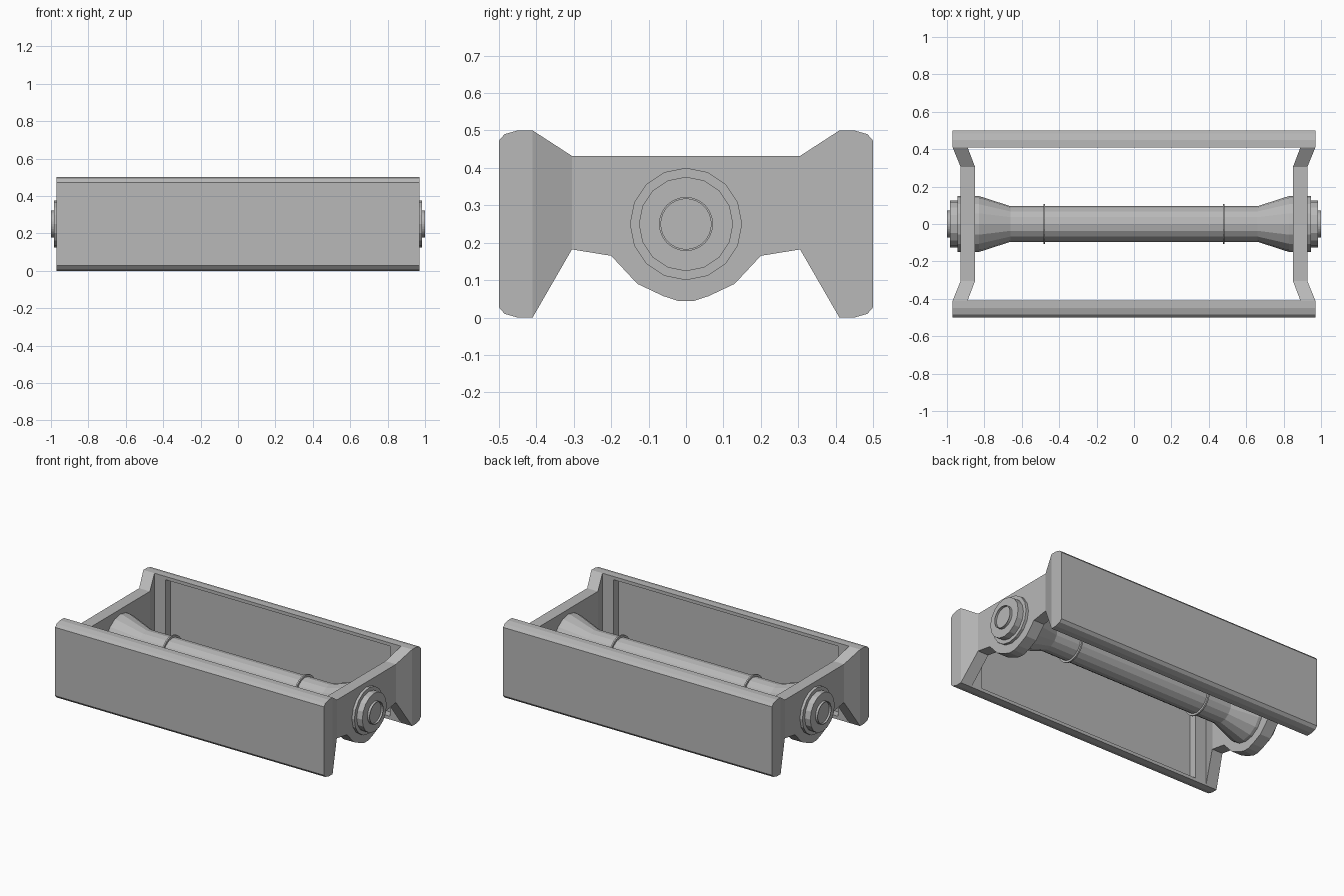
import bpy, bmesh
from math import sin, cos, pi, copysign

cube = bpy.data.objects.get("Cube")
if cube:
    bpy.data.objects.remove(cube)

grey = bpy.data.materials.new("light grey")
grey.use_nodes = True
grey.diffuse_color = (0.48, 0.48, 0.48, 1)
grey.node_tree.nodes["Principled BSDF"].inputs["Base Color"].default_value = grey.diffuse_color

AXLE_Z = 0.25


def finish(bm, name):
    bmesh.ops.recalc_face_normals(bm, faces=bm.faces)
    mesh = bpy.data.meshes.new(name)
    bm.to_mesh(mesh)
    bm.free()
    mesh.materials.append(grey)
    obj = bpy.data.objects.new(name, mesh)
    bpy.context.collection.objects.link(obj)
    return obj


def loft(name, rings):
    """Join equal-sized rings of points and cap both ends."""
    bm = bmesh.new()
    loops = [[bm.verts.new(p) for p in ring] for ring in rings]
    n = len(loops[0])
    for a, b in zip(loops, loops[1:]):
        for i in range(n):
            j = (i + 1) % n
            bm.faces.new((a[i], a[j], b[j], b[i]))
    bm.faces.new(loops[0])
    bm.faces.new(loops[-1])
    return bm, name


def lathe(name, profile, sides=16):
    """Turn (x, radius) points about the axle."""
    rings = [[(x, r * sin(2 * pi * i / sides), AXLE_Z + r * cos(2 * pi * i / sides))
              for i in range(sides)] for x, r in profile]
    return finish(*loft(name, rings))


# Long plates: rounded outer edges, shallow recess on the inner face
half = [(0.41, 0.25), (0.45, 0.25), (0.485, 0.24), (0.5, 0.223)]
section = half + [(y, -z) for y, z in reversed(half)]
for side, name in ((-1, "front_plate"), (1, "back_plate")):
    bm, _ = loft(name, [[(x, side * y, AXLE_Z + z) for y, z in section] for x in (-0.97, 0.97)])
    bmesh.ops.recalc_face_normals(bm, faces=bm.faces)
    inner = min(bm.faces, key=lambda f: abs(f.calc_center_median().y)
                + abs(f.calc_center_median().x))
    bmesh.ops.inset_region(bm, faces=[inner], thickness=0.03)
    for v in inner.verts:
        v.co.x = copysign(0.81, v.co.x)
    floor = bmesh.ops.extrude_discrete_faces(bm, faces=[inner])["faces"][0]
    for v in floor.verts:
        v.co.y += side * 0.05
    finish(bm, name)

# End frames: cranked strips with a rounded lug under the axle
# columns: y, bottom z, top z, inner x, outer x
columns = [(0.41, 0, 0.5, 0.89, 0.97), (0.305, 0.182, 0.432, 0.85, 0.927),
           (0.2, 0.165, 0.432, 0.85, 0.927), (0.13, 0.09, 0.432, 0.85, 0.927),
           (0.06, 0.057, 0.432, 0.85, 0.927), (0.02, 0.044, 0.432, 0.85, 0.927)]
columns = [(-c[0],) + c[1:] for c in columns] + columns[::-1]
for side, label in ((1, "left"), (-1, "right")):
    rings = [[(side * xi, y, lo), (side * xo, y, lo), (side * xo, y, hi), (side * xi, y, hi)]
             for y, lo, hi, xi, xo in columns]
    finish(*loft(label + "_end_frame", rings))

    # Stepped hub with a hollow cap on the outside
    lathe(label + "_hub", [(side * x, r) for x, r in
                           ((0.92, 0.15), (0.945, 0.15), (0.945, 0.126), (0.985, 0.126))])
    lathe(label + "_hub_cap", [(side * x, r) for x, r in
                               ((0.98, 0.072), (1.0, 0.072), (1.0, 0.067), (0.987, 0.067))], 32)
    # Thin collar on the shaft
    lathe(label + "_collar", [(side * x, 0.108) for x in (0.475, 0.485)], 24)

# Central shaft, flared at both ends
flare = [(0.86, 0.15), (0.83, 0.15), (0.66, 0.095)]
lathe("shaft", [(-x, r) for x, r in flare] + flare[::-1])
